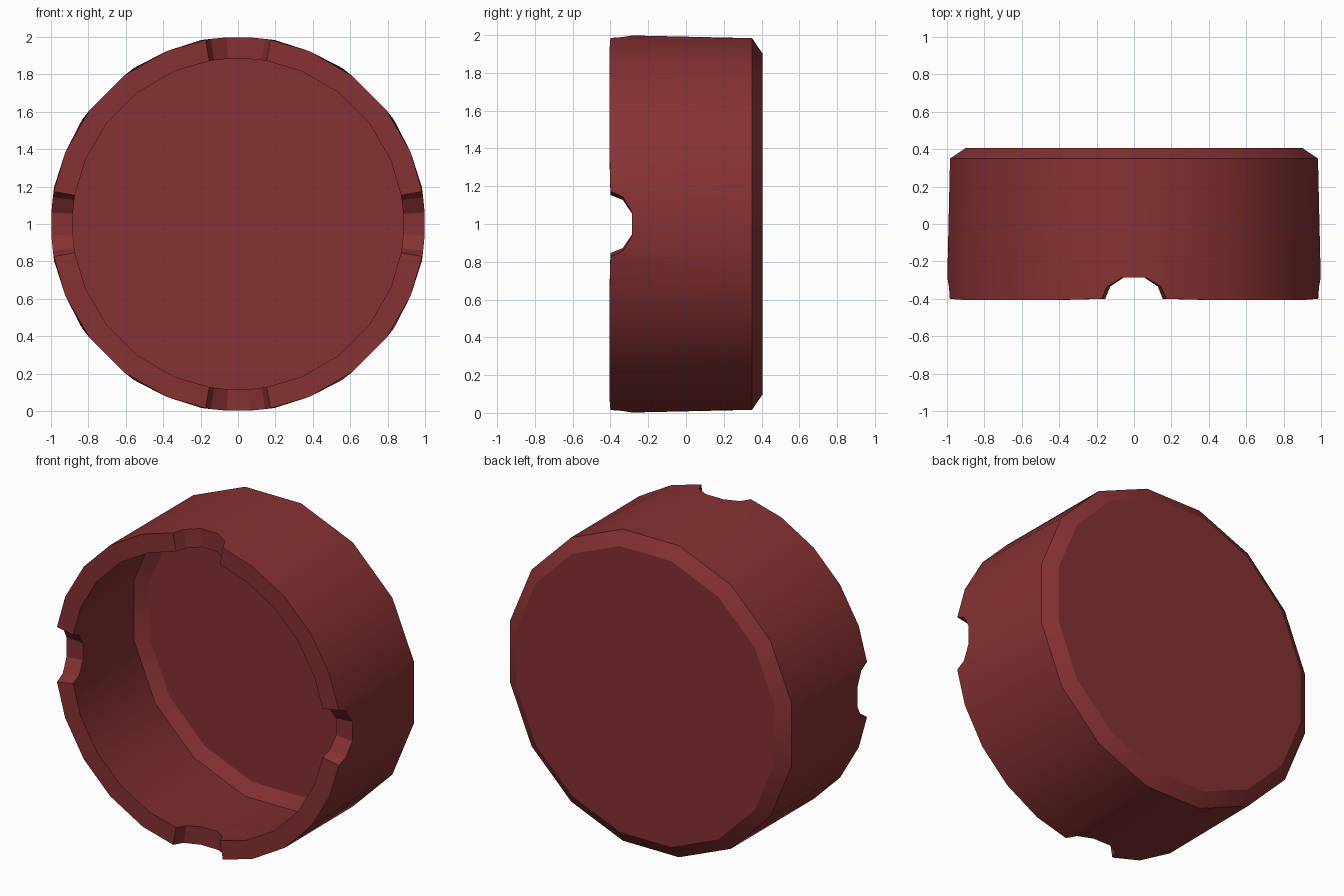
import bpy, bmesh, math

if "Cube" in bpy.data.objects:
    bpy.data.objects.remove(bpy.data.objects["Cube"])

CENTRE_Z = 1.0
bm = bmesh.new()


def ring(points):
    """Loop of (vertex, angle) pairs around the y axis from (angle, radius, y)."""
    out = []
    for a, r, y in points:
        t = math.radians(a)
        v = bm.verts.new((r * math.cos(t), y, CENTRE_Z + r * math.sin(t)))
        out.append((v, a))
    return out


def stitch(a, b):
    """Join two loops of any vertex count, advancing by angle."""
    i = j = 0
    na, nb = len(a), len(b)
    ang = lambda loop, k: loop[k % len(loop)][1] + 360 * (k // len(loop))
    while i < na or j < nb:
        va, vb = a[i % na][0], b[j % nb][0]
        if j >= nb or (i < na and ang(a, i + 1) + ang(a, i) <= ang(b, j + 1) + ang(b, j)):
            bm.faces.new((va, a[(i + 1) % na][0], vb))
            i += 1
        else:
            bm.faces.new((va, b[(j + 1) % nb][0], vb))
            j += 1


# Front rim: four notches, one per quarter, with plain rim between
quarter = [(-10, -.4), (-8.3, -.335), (-3.5, -.285), (3.5, -.285), (8.3, -.335),
           (10, -.4), (22.5, -.405), (37.5, -.405), (52.5, -.405), (67.5, -.405)]
rim = [(a + 90 * q, y) for q in range(4) for a, y in quarter]


def back_ring(r, y):
    return ring([(-11.25 + 22.5 * k, r, y) for k in range(16)])


rim_outer = ring([(a, 1.0, y) for a, y in rim])
rim_inner = ring([(a, .885, y) for a, y in rim])
out_wall, out_back = back_ring(1.003, .35), back_ring(.92, .405)
in_wall, in_back = back_ring(.985, .343), back_ring(.91, .395)

# Outer wall, back chamfer and back disc
stitch(rim_outer, out_wall)
stitch(out_wall, out_back)
bm.faces.new([v for v, _ in out_back])
# Rim with notches
for k in range(len(rim)):
    n = (k + 1) % len(rim)
    bm.faces.new((rim_outer[k][0], rim_outer[n][0], rim_inner[n][0], rim_inner[k][0]))
# Inner wall, inner chamfer and floor
stitch(rim_inner, in_wall)
stitch(in_wall, in_back)
bm.faces.new([v for v, _ in in_back])
bmesh.ops.recalc_face_normals(bm, faces=bm.faces[:])

mesh = bpy.data.meshes.new("round_cap")
bm.to_mesh(mesh)
bm.free()
cap = bpy.data.objects.new("round_cap", mesh)
bpy.context.collection.objects.link(cap)

red = bpy.data.materials.new("dark red")
red.diffuse_color = (0.24, 0.031, 0.033, 1)
red.use_nodes = True
red.node_tree.nodes["Principled BSDF"].inputs["Base Color"].default_value = red.diffuse_color
mesh.materials.append(red)

bpy.context.view_layer.objects.active = cap
cap.select_set(True)
bpy.ops.object.shade_smooth_by_angle(angle=math.radians(30))
